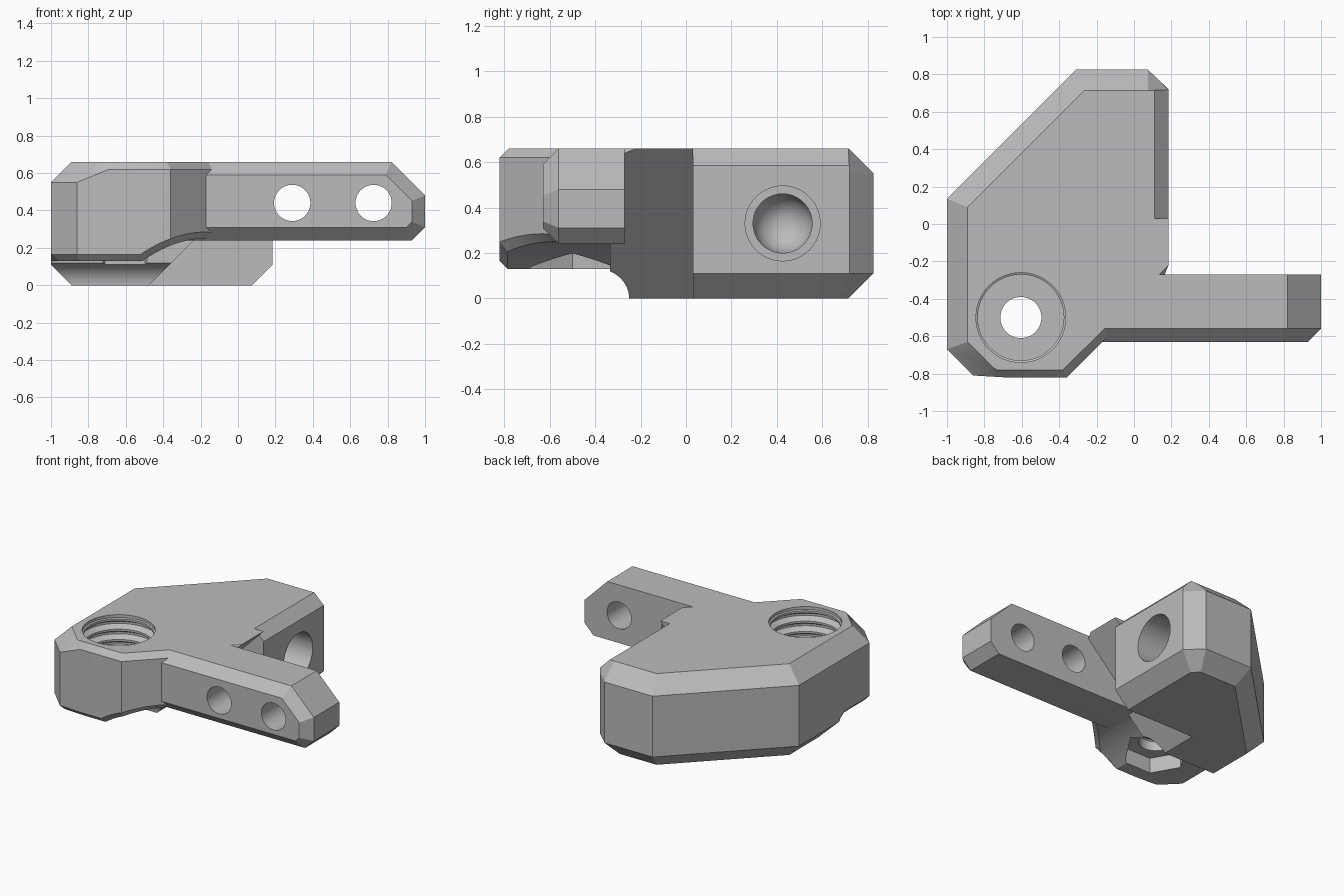
import bpy, bmesh, math

if "Cube" in bpy.data.objects:
    bpy.data.objects.remove(bpy.data.objects["Cube"])

grey = bpy.data.materials.new("mid grey plastic")
grey.use_nodes = True
grey.diffuse_color = (0.5, 0.5, 0.5, 1)
grey.node_tree.nodes["Principled BSDF"].inputs["Base Color"].default_value = grey.diffuse_color


def make(name, bm):
    bmesh.ops.recalc_face_normals(bm, faces=bm.faces)
    mesh = bpy.data.meshes.new(name)
    bm.to_mesh(mesh)
    bm.free()
    mesh.materials.append(grey)
    obj = bpy.data.objects.new(name, mesh)
    bpy.context.collection.objects.link(obj)
    return obj


def loft(rings):
    """Closed solid through rings with equal point counts."""
    bm = bmesh.new()
    rows = [[bm.verts.new(p) for p in ring] for ring in rings]
    n = len(rows[0])
    for a, b in zip(rows, rows[1:]):
        for i in range(n):
            j = (i + 1) % n
            bm.faces.new((a[i], a[j], b[j], b[i]))
    bm.faces.new(rows[0])
    bm.faces.new(rows[-1])
    bmesh.ops.recalc_face_normals(bm, faces=bm.faces)
    return bm


def prism(profile, axis, lo, hi):
    """Extrude a 2D profile along x, y or z."""
    place = {"x": lambda p, t: (t, p[0], p[1]),
             "y": lambda p, t: (p[0], t, p[1]),
             "z": lambda p, t: (p[0], p[1], t)}[axis]
    return loft([[place(p, t) for p in profile] for t in (lo, hi)])


def circle(u, v, r, n=48):
    return [(u + r * math.cos(2 * math.pi * i / n), v + r * math.sin(2 * math.pi * i / n))
            for i in range(n)]


def lathe(profile, axis, centre, n=48):
    """Stack circles given as (radius, position) along an axis."""
    u, v = centre
    rings = []
    for r, t in profile:
        pts = circle(u, v, r, n)
        rings.append([(t, a, b) if axis == "x" else (a, b, t) for a, b in pts])
    return loft(rings)


def combine(target, bm, operation="DIFFERENCE"):
    tool = make("tool", bm)
    tool.hide_render = True
    mod = target.modifiers.new("bool", "BOOLEAN")
    mod.operation = operation
    mod.solver = "EXACT"
    mod.object = tool
    bpy.context.view_layer.objects.active = target
    bpy.ops.object.modifier_apply(modifier=mod.name)
    bpy.data.objects.remove(tool)


# Main block: outline corner, inset corner, height where the top chamfer starts
corners = [
    ((-1, -.67), (-.89, -.63), .55),
    ((-.86, -.81), (-.75, -.77), .55),
    ((-.69, -.82), (-.73, -.78), .62),
    ((-.36, -.82), (-.38, -.78), .62),
    ((.185, -.275), (.185, -.22), .62),
    ((.185, .72), (.185, .715), .55),
    ((.075, .825), (.075, .715), .55),
    ((-.31, .825), (-.265, .715), .55),
    ((-1, .135), (-.89, .09), .55),
]
bottom_inset = [(-.89, -.63), (-.75, -.7), (-.69, -.71), (-.4, -.71), (.075, -.23),
                (.075, .67), (.03, .715), (-.265, .715), (-.89, .09)]
body = make("bracket_body", loft([
    [(x, y, 0) for x, y in bottom_inset],
    [(x, y, .11) for (x, y), _, _ in corners],
    [(x, y, z) for (x, y), _, z in corners],
    [(x, y, .66) for _, (x, y), _ in corners],
]))

# Chamfer on the upper right edge of the rear boss
combine(body, prism([(.11, .66), (.21, .56), (.3, .8), (.11, .8)], "y", .03, 1))

# Sloped relief between the boss and the arm
combine(body, prism([(-.525, -.05), (.3, .775), (.3, -.05)], "y", -.34, .03))

# Raised underside at the front, rising in an arc toward the arm
arc = [(-.17 - .34 * math.sin(a), .125 + .125 * math.cos(a))
       for a in [math.pi / 2 * i / 10 for i in range(11)]]
arc = [(-.51 + .34 * t, .13 + .12 * (1 - (1 - t) ** 2)) for t in [i / 10 for i in range(11)]]
combine(body, prism([(-1.2, -.1), (-1.2, .13)] + arc + [(.4, .25), (.4, -.1)], "y", -1, -.335))

# Hollow fillet behind the raised underside
hollow = [(-.39 + .14 * math.cos(a), .13 * math.sin(a))
          for a in [math.pi / 2 * i / 8 for i in range(9)]]
combine(body, prism([(-.39, -.05), (-.25, -.05)] + hollow, "x", -1.2, .3))

# Small chamfer around the lower front rim
bm = bmesh.new()
bm.from_mesh(body.data)
bm.normal_update()
rim = []
for e in bm.edges:
    if len(e.link_faces) == 2 and all(v.co.y < -.36 and .1 < v.co.z < .3 for v in e.verts):
        low, high = sorted(f.normal.z for f in e.link_faces)
        if low < -.5 and abs(high) < .1:
            rim.append(e)
bmesh.ops.bevel(bm, geom=rim, offset=.035, segments=1, affect="EDGES")
bm.to_mesh(body.data)
bm.free()

# Arm with chamfered front edges and a sloped tip
arm = prism([(-.3, .24), (.93, .24), (1, .31), (1, .48), (.82, .66), (-.3, .66)], "y", -.63, -.27)
front = [e for e in arm.edges
         if all(v.co.y < -.6 for v in e.verts) and any(v.co.x > 0 for v in e.verts)]
bmesh.ops.bevel(arm, geom=front, offset=.07, segments=1, affect="EDGES")
combine(body, arm, "UNION")

# Two holes through the arm
for x in (.29, .725):
    combine(body, prism(circle(x, .44, .097), "y", -.8, -.1))

# Blind stepped bore in the boss
dome = [(.13 * math.cos(a), -.42 - .13 * math.sin(a)) for a in
        [math.pi / 2 * i / 7 for i in range(7)]]
combine(body, lathe([(.165, .3), (.165, -.3), (.13, -.3)] + dome, "x", (.425, .33)))

# Threaded socket, through hole and hexagonal pocket
screw = (-.605, -.5)
thread = [(.24, .7), (.24, .64)]
for k in range(4):
    z = .635 - .075 * k
    thread += [(.23, z), (.23, z - .015), (.265, z - .035), (.265, z - .05)]
thread += [(.23, .335), (.23, .31)]
combine(body, lathe(thread, "z", screw))
combine(body, prism(circle(*screw, .11), "z", -.1, .5))
combine(body, prism(circle(*screw, .213, 6), "z", -.1, .24))

# Smooth the round surfaces, keep the edges crisp
bpy.ops.object.select_all(action="DESELECT")
body.select_set(True)
bpy.context.view_layer.objects.active = body
bpy.ops.object.shade_smooth_by_angle(angle=math.radians(25))
